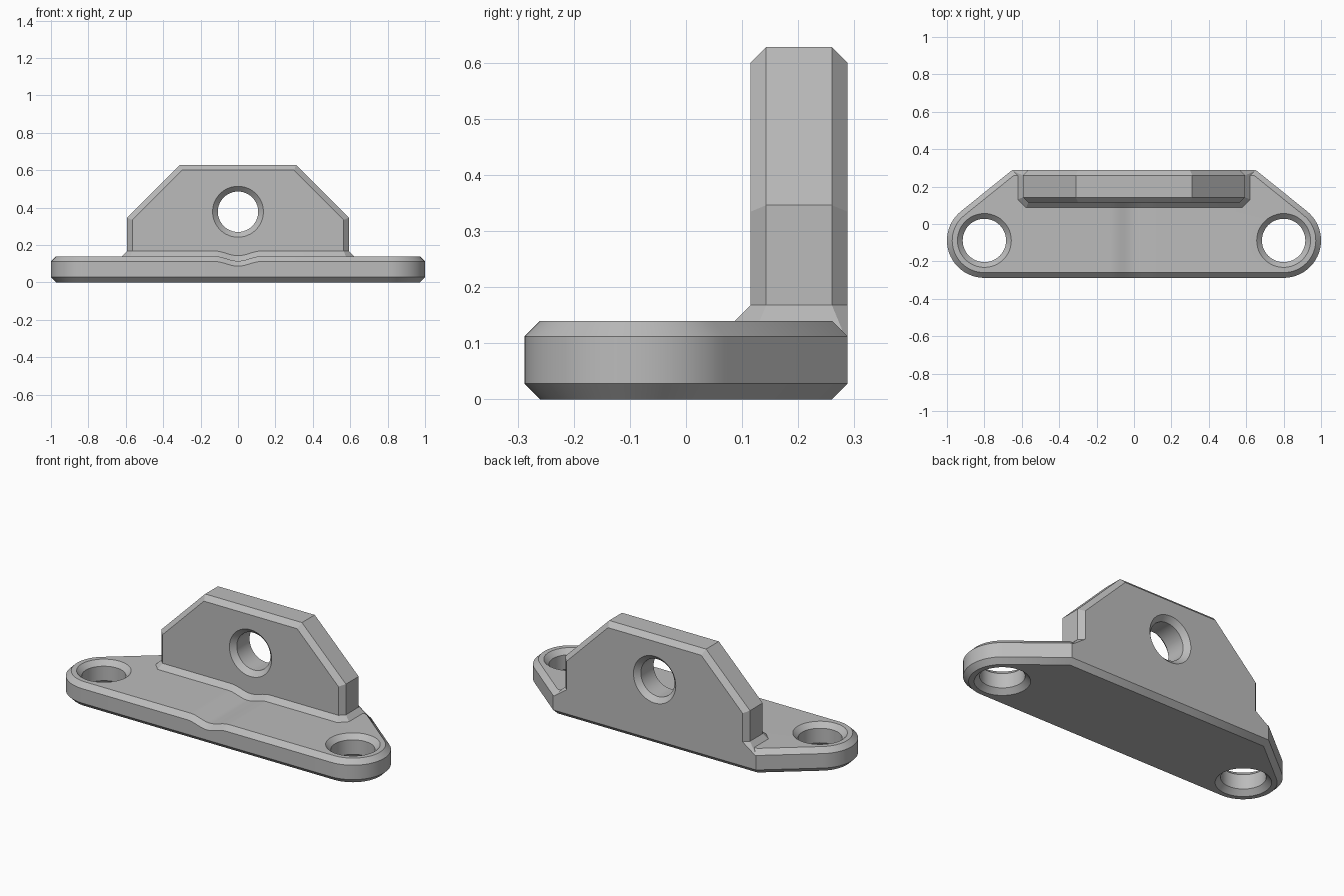
import bpy, bmesh
from math import sin, cos, pi, radians
from mathutils import Matrix, Vector

cube = bpy.data.objects.get("Cube")
if cube:
    bpy.data.objects.remove(cube, do_unlink=True)

CHAMFER = 0.028
BACK = 0.288
PLATE_TOP = 0.14
EAR = Vector((0.8, -0.088))

grey = bpy.data.materials.new("plain grey")
grey.use_nodes = True
colour = (0.5, 0.5, 0.5, 1)
grey.diffuse_color = colour
grey.node_tree.nodes["Principled BSDF"].inputs["Base Color"].default_value = colour


def mirrored(half):
    """Counter-clockwise outline from its right half, listed bottom to top."""
    return half + [(-x, y) for x, y in reversed(half)]


def inset(outline, d):
    """Move every edge of a convex outline inwards by d, with mitred corners."""
    pts = [Vector(p) for p in outline]
    out = []
    for i, p in enumerate(pts):
        a = (p - pts[i - 1]).normalized()
        b = (pts[(i + 1) % len(pts)] - p).normalized()
        na, nb = Vector((-a.y, a.x)), Vector((-b.y, b.x))
        out.append(p + (na + nb) * d / (1 + na.dot(nb)))
    return out


def loft(rings):
    """Capped solid through (outline, height) rings, stacked along z."""
    bm = bmesh.new()
    loops = [[bm.verts.new((p[0], p[1], h)) for p in o] for o, h in rings]
    n = len(loops[0])
    for low, high in zip(loops, loops[1:]):
        for i in range(n):
            j = (i + 1) % n
            bm.faces.new((low[i], low[j], high[j], high[i]))
    bm.faces.new(loops[0][::-1])
    bm.faces.new(loops[-1])
    return bm


def dip(bm, above):
    """Sink a shallow rounded channel along y into the upper vertices."""
    width, steps = 0.125, 16
    for i in range(steps + 1):
        x = width * (2 * i / steps - 1)
        geom = bm.verts[:] + bm.edges[:] + bm.faces[:]
        bmesh.ops.bisect_plane(bm, geom=geom, plane_co=(x, 0, 0), plane_no=(1, 0, 0))
    for v in bm.verts:
        if v.co.z > above and abs(v.co.x) < width:
            v.co.z -= 0.0125 * (1 + cos(pi * v.co.x / width))


def finish(bm, name):
    bmesh.ops.recalc_face_normals(bm, faces=bm.faces[:])
    mesh = bpy.data.meshes.new(name)
    bm.to_mesh(mesh)
    bm.free()
    mesh.materials.append(grey)
    obj = bpy.data.objects.new(name, mesh)
    bpy.context.collection.objects.link(obj)
    return obj


def combine(target, other, operation):
    mod = target.modifiers.new(operation.lower(), 'BOOLEAN')
    mod.operation = operation
    mod.solver = 'EXACT'
    mod.object = other
    bpy.context.view_layer.objects.active = target
    bpy.ops.object.modifier_apply(modifier=mod.name)
    bpy.data.objects.remove(other, do_unlink=True)


def countersunk_cutter(radius, low, high):
    """Round cutter along z that flares at both ends."""
    def circle(r):
        return [(r * cos(2 * pi * i / 48), r * sin(2 * pi * i / 48)) for i in range(48)]
    over = 0.02
    wide = radius + CHAMFER + over
    return loft([(circle(wide), low - over), (circle(radius), low + CHAMFER),
                 (circle(radius), high - CHAMFER), (circle(wide), high + over)])


# Base plate with rounded ears and chamfered rims
ear_arc = [EAR + 0.2 * Vector((cos(a), sin(a)))
           for a in (radians(-90 + 142 * i / 24) for i in range(25))]
plate_outline = mirrored([tuple(p) for p in ear_arc] + [(0.652, BACK)])
plate_inner = inset(plate_outline, CHAMFER)
bm = loft([(plate_inner, 0), (plate_outline, CHAMFER),
           (plate_outline, PLATE_TOP - CHAMFER), (plate_inner, PLATE_TOP)])
dip(bm, 0.1)
bracket = finish(bm, "mounting_bracket")

# Screw holes in the ears
for side in (1, -1):
    bm = countersunk_cutter(0.116, 0, PLATE_TOP)
    bm.transform(Matrix.Translation((side * EAR.x, EAR.y, 0)))
    combine(bracket, finish(bm, "ear_hole_cutter"), 'DIFFERENCE')

# Upright wall, chamfered all round, lofted from front to back
wall_outline = mirrored([(0.593, 0.09), (0.593, 0.346), (0.311, 0.628)])
wall_inner = inset(wall_outline, CHAMFER)
front = 0.115
bm = loft([(wall_inner, -BACK), (wall_outline, CHAMFER - BACK),
           (wall_outline, -front - CHAMFER), (wall_inner, -front)])
bm.transform(Matrix.Rotation(pi / 2, 4, 'X'))
wall = finish(bm, "upright_wall")

# Cross hole through the wall
bm = countersunk_cutter(0.108, -BACK, -front)
bm.transform(Matrix.Translation((0, 0, 0.378)) @ Matrix.Rotation(pi / 2, 4, 'X'))
combine(wall, finish(bm, "cross_hole_cutter"), 'DIFFERENCE')

# Sloped foot between wall and plate, cut flush at the back
foot_outline = mirrored([(0.565, front), (0.593, front + CHAMFER),
                         (0.593, BACK - CHAMFER), (0.565, BACK)])
bm = loft([(inset(foot_outline, -2 * CHAMFER), PLATE_TOP - CHAMFER),
           (foot_outline, PLATE_TOP + CHAMFER)])
bmesh.ops.bisect_plane(bm, geom=bm.verts[:] + bm.edges[:] + bm.faces[:],
                       plane_co=(0, BACK, 0), plane_no=(0, 1, 0), clear_outer=True)
bmesh.ops.holes_fill(bm, edges=[e for e in bm.edges if e.is_boundary])
dip(bm, 0.1)
foot = finish(bm, "sloped_foot")

# Join into one solid
combine(bracket, foot, 'UNION')
combine(bracket, wall, 'UNION')

bpy.ops.object.select_all(action='DESELECT')
bracket.select_set(True)
bpy.context.view_layer.objects.active = bracket
bpy.ops.object.shade_smooth_by_angle(angle=radians(30))
